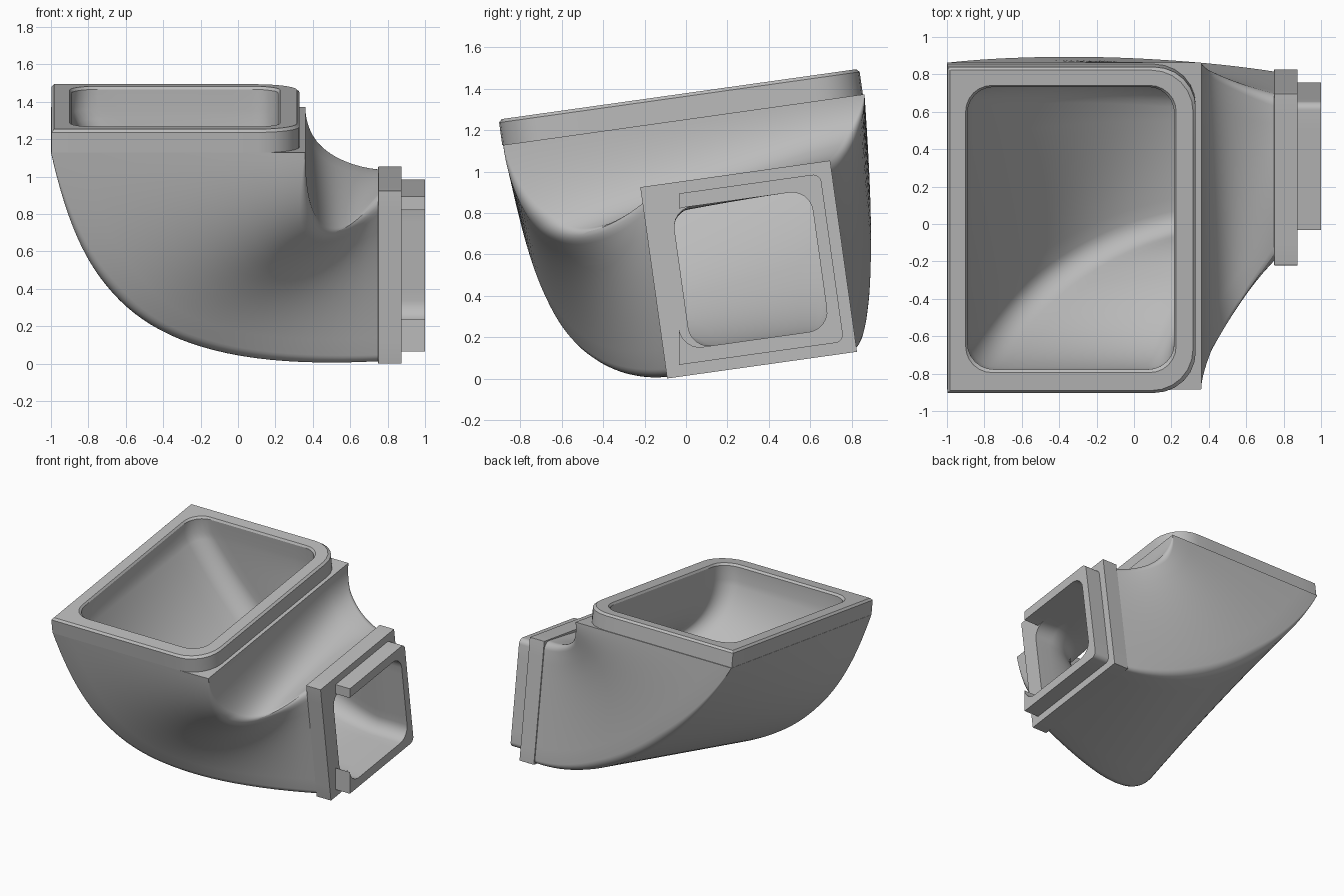
import bpy, bmesh, math
from mathutils import Vector, Matrix

cube = bpy.data.objects.get("Cube")
if cube:
    bpy.data.objects.remove(cube, do_unlink=True)

TILT = Matrix.Rotation(math.radians(8), 4, 'X')
ARC, SIDE, STEPS = 6, 8, 36

grey = bpy.data.materials.new("plain grey")
grey.use_nodes = True
grey.diffuse_color = (0.5, 0.5, 0.5, 1)
grey.node_tree.nodes["Principled BSDF"].inputs["Base Color"].default_value = (0.5, 0.5, 0.5, 1)


def ring(corners, radii):
    """Closed loop through four corners, each rounded by its own radius."""
    c = [Vector(p) for p in corners]
    arcs = []
    for i in range(4):
        r = max(radii[i], 0.001)
        a = c[i] + (c[i - 1] - c[i]).normalized() * r
        b = c[i] + (c[(i + 1) % 4] - c[i]).normalized() * r
        arc = []
        for k in range(ARC + 1):
            t = k / ARC
            wa, wc, wb = (1 - t) ** 2, 2 * t * (1 - t) * math.sqrt(0.5), t * t
            arc.append((a * wa + c[i] * wc + b * wb) / (wa + wc + wb))
        arcs.append(arc)
    loop = []
    for i in range(4):
        start, end = arcs[i][-1], arcs[(i + 1) % 4][0]
        loop += arcs[i] + [start.lerp(end, k / SIDE) for k in range(1, SIDE)]
    return loop


def flat(x0, x1, u0, u1, w):
    """Corners of a rectangle facing up."""
    return [(x0, u0, w), (x0, u1, w), (x1, u1, w), (x1, u0, w)]


def upright(x, u0, u1, w0, w1):
    """Corners of a rectangle facing sideways."""
    return [(x, u0, w0), (x, u1, w0), (x, u1, w1), (x, u0, w1)]


def bezier(p, t):
    s = 1 - t
    weights = (s ** 3, 3 * s * s * t, 3 * s * t * t, t ** 3)
    return sum((Vector(q) * w for q, w in zip(p, weights)), Vector())


def elbow(start, bend_a, bend_b, end, r0, rmid, r1):
    """Rings swept from the top opening round to the side opening."""
    rings = []
    for k in range(STEPS + 1):
        t = k / STEPS
        corners = [bezier(p, t) for p in zip(start, bend_a, bend_b, end)]
        grow = min(1, t * 2.5)
        fade = max(0, (t - 0.7) / 0.3)
        radii = [(a + (m - a) * grow) * (1 - fade) + b * fade
                 for a, m, b in zip(r0, rmid, r1)]
        rings.append(ring(corners, radii))
    return rings


def closed_tube(rings):
    """Skin the rings in order, joining the last one to the first."""
    bm = bmesh.new()
    loops = [[bm.verts.new(p) for p in r] for r in rings]
    n = len(loops[0])
    for i, a in enumerate(loops):
        b = loops[(i + 1) % len(loops)]
        for j in range(n):
            k = (j + 1) % n
            bm.faces.new((a[j], a[k], b[k], b[j]))
    bmesh.ops.recalc_face_normals(bm, faces=bm.faces)
    return bm


def finish(bm, name):
    bmesh.ops.recalc_face_normals(bm, faces=bm.faces)
    mesh = bpy.data.meshes.new(name)
    bm.to_mesh(mesh)
    bm.free()
    mesh.materials.append(grey)
    obj = bpy.data.objects.new(name, mesh)
    bpy.context.collection.objects.link(obj)
    bpy.ops.object.select_all(action='DESELECT')
    obj.select_set(True)
    bpy.context.view_layer.objects.active = obj
    bpy.ops.object.shade_smooth_by_angle(angle=math.radians(30))


# Outer skin of the elbow; the back corner cuts across more steeply than the front
outer = elbow(
    flat(-1, 0.36, -0.718, 1.045, 1.24),
    [(-0.83, -0.67, 0.48), (-0.65, 1.0, 0.6), (0.36, 1.03, 1.07), (0.36, -0.717, 0.78)],
    [(-0.6, -0.6, 0.018), (0.07, 0.94, 0.02), (0.5, 0.9, 0.97), (0.5, -0.48, 0.63)],
    [(0.748, -0.084, 0.019), (0.748, 0.83, 0.019), (0.748, 0.83, 0.942), (0.748, -0.084, 0.91)],
    [0, 0, 0, 0], [0.07, 0.06, 0.05, 0.09], [0.04, 0.03, 0.06, 0.09])

# Inner skin of the elbow
bore = [0.14] * 4
port = [0.1] * 4
inner = elbow(
    flat(-0.89, 0.215, -0.61, 0.93, 1.24),
    [(-0.75, -0.59, 0.52), (-0.52, 0.9, 0.62), (0.215, 0.92, 0.92), (0.215, -0.56, 0.78)],
    [(-0.5, 0.0, 0.14), (0.1, 0.82, 0.14), (0.42, 0.76, 0.83), (0.45, 0.04, 0.77)],
    upright(0.75, 0.045, 0.72, 0.14, 0.82),
    bore, bore, port)

# Top collar, from its outside foot over the rim and down into the opening
round_right = [0, 0, 0.22, 0.22]
collar = [
    ring(flat(-0.998, 0.33, -0.722, 1.037, 1.24), round_right),
    ring(flat(-0.998, 0.33, -0.722, 1.037, 1.35), round_right),
    ring(flat(-0.983, 0.315, -0.707, 1.022, 1.365), round_right),
    ring(flat(-0.9, 0.225, -0.61, 0.94, 1.365), bore),
    ring(flat(-0.89, 0.215, -0.595, 0.93, 1.35), bore),
]

# Square flange round the side opening
square = [0] * 4
flange = [ring(upright(x, -0.09, 0.836, 0.013, 0.946), square) for x in (0.875, 0.75)]
mouth = [ring(upright(0.875, 0.045, 0.72, 0.14, 0.82), port)]

body = closed_tube(flange + outer[::-1] + collar + inner + mouth)
body.transform(TILT)
finish(body, "duct_elbow")

# C-shaped spigot on the flange, open towards the front
lip = [0, 0.04, 0.04, 0]
out_size, in_size = (-0.1, 0.78, 0.07, 0.89), (0.0, 0.72, 0.14, 0.82)
spigot = closed_tube([
    ring(upright(0.87, *out_size), lip), ring(upright(1.0, *out_size), lip),
    ring(upright(1.0, *in_size), port), ring(upright(0.87, *in_size), port)])
spigot.transform(TILT)
bmesh.ops.bisect_plane(spigot, geom=spigot.verts[:] + spigot.edges[:] + spigot.faces[:],
                       plane_co=(0, -0.033, 0), plane_no=(0, -1, 0), clear_outer=True)
bmesh.ops.holes_fill(spigot, edges=[e for e in spigot.edges if e.is_boundary], sides=0)
finish(spigot, "outlet_spigot")
